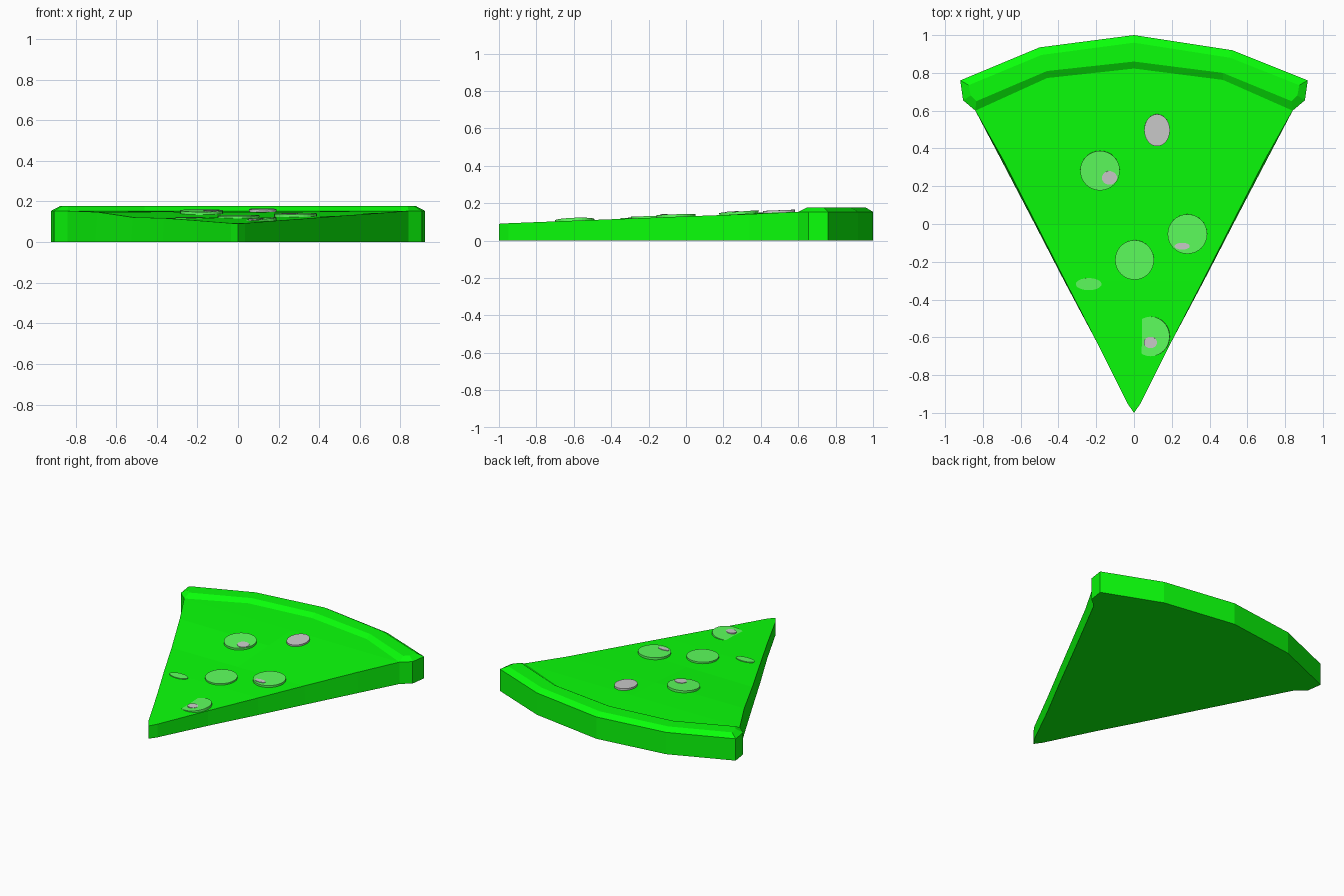
import bpy, bmesh
from math import radians
from mathutils import Matrix, Vector
from mathutils.bvhtree import BVHTree

if "Cube" in bpy.data.objects:
    bpy.data.objects.remove(bpy.data.objects["Cube"])


def material(name, color):
    m = bpy.data.materials.new(name)
    m.diffuse_color = color
    m.use_nodes = True
    m.node_tree.nodes["Principled BSDF"].inputs["Base Color"].default_value = m.diffuse_color
    return m


green = material("green", (0.003, 1.0, 0.003, 1))
light_green = material("light_green", (0.11, 1.0, 0.11, 1))


def finish(name, bm, mat=None):
    bmesh.ops.recalc_face_normals(bm, faces=bm.faces)
    mesh = bpy.data.meshes.new(name)
    bm.to_mesh(mesh)
    bm.free()
    ob = bpy.data.objects.new(name, mesh)
    bpy.context.collection.objects.link(ob)
    if mat:
        mesh.materials.append(mat)
    return ob


# Cheese wedge: cross rows (half width, y, left z, middle z, right z)
rows = [(0.035, -0.95, 0.093, 0.093, 0.093), (0.2, -0.62, 0.106, 0.106, 0.106),
        (0.365, -0.3, 0.118, 0.117, 0.118), (0.518, 0.0, 0.122, 0.125, 0.13),
        (0.693, 0.34, 0.148, 0.145, 0.142), (0.84, 0.6, 0.154, 0.154, 0.154)]
bm = bmesh.new()
tip = bm.verts.new((0, -1, 0.09))
grid = [[bm.verts.new((s * w, y, z)) for s, z in ((-1, a), (0, b), (1, c))]
        for w, y, a, b, c in rows]
# back row runs just inside the crust
back = [bm.verts.new(p) for p in ((-0.46, 0.8, 0.156), (0, 0.85, 0.156), (0.47, 0.79, 0.156))]
top = [bm.faces.new((tip, grid[0][i + 1], grid[0][i])) for i in (0, 1)]
for a, b in zip(grid, grid[1:]):
    top += [bm.faces.new((a[i], a[i + 1], b[i + 1], b[i])) for i in (0, 1)]
last = grid[-1]
top += [bm.faces.new((last[0], last[1], back[1], back[0])),
        bm.faces.new((last[1], last[2], back[2], back[1]))]
bmesh.ops.recalc_face_normals(bm, faces=bm.faces)
surface = BVHTree.FromBMesh(bm)
ext = bmesh.ops.extrude_face_region(bm, geom=top, use_keep_orig=True)
for v in ext["geom"]:
    if isinstance(v, bmesh.types.BMVert):
        v.co.z = 0
        if -0.4 < v.co.y < 0.5:  # sides lean in slightly towards the top
            v.co.x *= 1.015
finish("cheese_wedge", bm, green)

# Crust: upright rim with a bevelled top
outline = [(-0.84, 0.6), (-0.46, 0.77), (0, 0.82), (0.47, 0.76), (0.84, 0.6), (0.905, 0.655),
           (0.92, 0.76), (0.52, 0.92), (0, 1), (-0.5, 0.935), (-0.92, 0.76), (-0.905, 0.655)]
ridge = [(-0.835, 0.65), (-0.46, 0.81), (0, 0.86), (0.47, 0.8), (0.835, 0.65), (0.865, 0.68),
         (0.875, 0.735), (0.51, 0.88), (0, 0.96), (-0.49, 0.895), (-0.875, 0.735), (-0.865, 0.68)]
bm = bmesh.new()
rings = [[bm.verts.new((x, y, z)) for x, y in pts]
         for pts, z in ((outline, 0), (outline, 0.154), (ridge, 0.178))]
for a, b in zip(rings, rings[1:]):
    for i in range(12):
        j = (i + 1) % 12
        bm.faces.new((a[i], a[j], b[j], b[i]))
for ring in (rings[0], rings[2]):
    for ids in ((0, 1, 9, 10, 11), (1, 2, 8, 9), (2, 3, 7, 8), (3, 4, 5, 6, 7)):
        bm.faces.new([ring[i] for i in ids])
finish("crust", bm, green)


# Toppings: thin discs following the cheese, some tilted so part sinks in
def disc(name, x, y, rx, ry, rise, mat=None, pitch=0, roll=0):
    hit, normal, _, _ = surface.ray_cast(Vector((x, y, 2)), Vector((0, 0, -1)))
    if normal.z < 0:
        normal.negate()
    rot = Vector((0, 0, 1)).rotation_difference(normal).to_matrix().to_4x4()
    m = (Matrix.Translation(hit + Vector((0, 0, rise - 0.012))) @ rot
         @ Matrix.Rotation(radians(pitch), 4, 'X') @ Matrix.Rotation(radians(roll), 4, 'Y')
         @ Matrix.Diagonal((rx, ry, 1, 1)))
    bm = bmesh.new()
    bmesh.ops.create_cone(bm, cap_ends=True, segments=32, radius1=1, radius2=1,
                          depth=0.024, matrix=m)
    finish(name, bm, mat)


disc("pepperoni_1", -0.18, 0.283, 0.105, 0.105, 0.014, light_green)
disc("pepperoni_2", 0.283, -0.053, 0.105, 0.105, 0.014, light_green)
disc("pepperoni_3", 0.003, -0.19, 0.103, 0.105, 0.011, light_green)
disc("pepperoni_4", 0.09, -0.595, 0.1, 0.105, 0.005, light_green, roll=-6)
disc("pepperoni_5", -0.24, -0.318, 0.068, 0.032, 0.005, light_green)
disc("mushroom_1", 0.122, 0.497, 0.068, 0.085, 0.012)
disc("mushroom_2", -0.13, 0.245, 0.04, 0.036, 0.0175)
disc("mushroom_3", 0.255, -0.117, 0.04, 0.018, 0.0175)
disc("mushroom_4", 0.087, -0.627, 0.035, 0.03, 0.0095)
